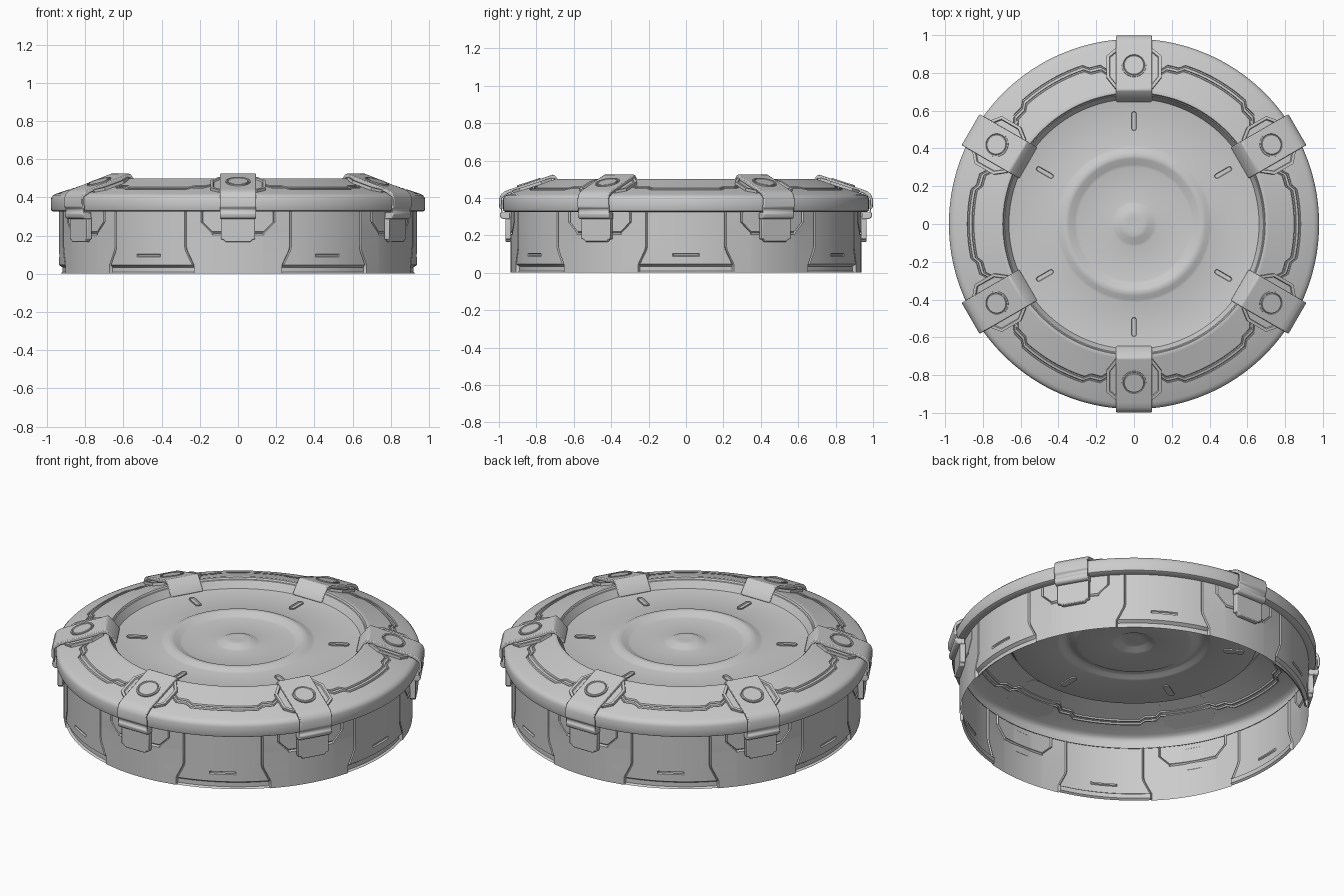
import bpy, bmesh
from math import sin, cos, radians, atan2, pi

if "Cube" in bpy.data.objects:
    bpy.data.objects.remove(bpy.data.objects["Cube"])

def finish(name, bm, bevel=0):
    me = bpy.data.meshes.new(name)
    bm.to_mesh(me)
    bm.free()
    ob = bpy.data.objects.new(name, me)
    bpy.context.collection.objects.link(ob)
    if bevel:
        m = ob.modifiers.new("bevel", 'BEVEL')
        m.width, m.segments, m.limit_method = bevel, 2, 'ANGLE'
    return ob

def ring_grid(name, n_rows, n_cols, point):
    """Sheet of quads closed around the column direction."""
    bm = bmesh.new()
    v = [[bm.verts.new(point(i, j)) for j in range(n_cols)] for i in range(n_rows)]
    for i in range(n_rows - 1):
        for j in range(n_cols):
            k = (j + 1) % n_cols
            bm.faces.new((v[i][j], v[i][k], v[i + 1][k], v[i + 1][j]))
    bmesh.ops.remove_doubles(bm, verts=bm.verts, dist=1e-5)
    return finish(name, bm)

def prism(name, pts, place, c0, c1, bevel=0, inset=0):
    """Outline pts (a, b) extruded from c0 to c1, placed by place(a, b, c)."""
    bm = bmesh.new()
    lo = [bm.verts.new(place(a, b, c0)) for a, b in pts]
    hi = [bm.verts.new(place(a, b, c1)) for a, b in pts]
    bm.faces.new(lo[::-1])
    top = bm.faces.new(hi)
    for i in range(len(pts)):
        k = (i + 1) % len(pts)
        bm.faces.new((lo[i], lo[k], hi[k], hi[i]))
    bmesh.ops.recalc_face_normals(bm, faces=bm.faces)
    if inset:
        bmesh.ops.inset_individual(bm, faces=[top], thickness=inset)
        bmesh.ops.inset_individual(bm, faces=[top], thickness=0.004, depth=-0.008)
    return finish(name, bm, bevel)

def ring_of_six(ob, offset):
    ob.rotation_euler.z = radians(offset)
    for k in range(1, 6):
        c = ob.copy()
        c.rotation_euler.z = radians(offset + 60 * k)
        bpy.context.collection.objects.link(c)

def ramp(x, x0, x1, y0, y1):
    t = min(1, max(0, (x - x0) / (x1 - x0)))
    return y0 + (y1 - y0) * t

# --- Body wall: columns bend along the panel seams (angles measured from a clamp)
ZS = [0, .008, .034, .046, .088, .092, .1, .104, .12, .14, .204, .212, .22, .27, .31, .33]
W = .35
def seam(z): return ramp(z, .046, .13, 14.5, 17)
def pocket(z): return ramp(z, .212, .27, 8, 11.6)
def half_columns(z):
    u, g = pocket(z), seam(z)
    return [(0, ''), (2.5, ''), (5, ''), (u - W, ''), (u, 'u'), (u + W, 'p'), (g - W, 'p'),
            (g, 'g'), (g + W, 'm'), (19, 'm'), (21.5, 'm'), (24, 'm'), (25.6, 'm'),
            (26, 's'), (28, 's'), (30, 's')]
def sector(z):
    h = half_columns(z)
    return h + [(60 - a, t) for a, t in h[-2:0:-1]]
N = len(sector(0))

def body_point(i, j):
    z = ZS[i]
    a, t = sector(z)[j % N]
    r = .938
    if t in ('g', 'm', 's') and z < .04:        # recessed foot panel
        r -= .006 if z < .005 else .018
    elif t == 'g':                              # panel seam
        r -= .008
    elif t == 'u' and z >= .212:                # pocket around the tab
        r -= .008
    elif t in ('', 'u') and z == .212:
        r -= .008
    elif t == 's' and z in (.092, .1):          # small slot
        r -= .008
    th = radians(30 + 60 * (j // N) + a)
    return r * cos(th), r * sin(th), z
ring_grid("body_wall", len(ZS), 6 * N, body_point)

# --- Lid: lathed profile with a stepped double groove on the slope
def slope_z(r): return .42 + .08 * (.95 - r) / .245
OUTER = [(.935, .325), (.966, .325), (.976, .33), (.98, .34), (.98, .39), (.976, .402),
         (.967, .412), (.95, .42)]
GROOVES = [(o + d, dep) for o in (.012, -.012) for d, dep in
           ((.006, 0), (.003, .007), (-.003, .007), (-.006, 0))]
INNER = [(.715, slope_z(.715)), (.705, .5), (.695, .499), (.69, .49), (.685, .488), (.662, .447),
         (.655, .445), (.415, .445), (.4, .449), (.38, .46), (.36, .464), (.345, .461),
         (.315, .444), (.3, .44), (.12, .44), (.105, .443), (.075, .458), (.055, .462),
         (.03, .461), (0, .46)]
LID = OUTER + GROOVES + INNER
COLS = 180
def lid_point(i, j):
    deg = j * 2
    r, z = LID[i]
    if len(OUTER) <= i < len(OUTER) + len(GROOVES):
        off = abs((deg + 30) % 60 - 30)         # angle from the middle of a gap
        off_r, dep = LID[i]
        r = ramp(off, 12, 14, .865, .842) if off < 17 else ramp(off, 18, 20, .842, .815)
        r += off_r
        z = slope_z(r) - dep
    th = radians(deg)
    return r * cos(th), r * sin(th), z
ring_grid("lid", len(LID), COLS, lid_point)

# --- Slot markers on the lid plate
caps = [(.545 + s * .038 + .018 * cos(t), .018 * sin(t))
        for s, t0 in ((1, -pi / 2), (-1, pi / 2))
        for t in [t0 + pi * k / 8 for k in range(9)]]
ring_of_six(prism("plate_slot", caps, lambda a, b, c: (a, b, c), .438, .451, 0, .005), 30)

# --- Clamps: strap, tab, side ears and round button
strap = [(.645, .447), (.652, .462), (.702, .521), (.712, .525), (.945, .445), (.972, .434),
         (.99, .418), (.999, .395), (.999, .35), (.988, .338), (.988, .325), (.996, .315),
         (.992, .295), (.98, .287), (.94, .287), (.94, .322), (.984, .322), (.984, .4),
         (.95, .424), (.705, .504), (.66, .449)]
ring_of_six(prism("clamp_strap", strap, lambda a, b, c: (a, c, b), -.095, .095, .005), 30)

tab = [(-.09, .3), (-.09, .18), (-.075, .178), (-.065, .165), (.065, .165), (.075, .178),
       (.09, .18), (.09, .3)]
ring_of_six(prism("clamp_tab", tab, lambda a, b, c: (c, a, b), .936, .966, .005), 30)

A = atan2(.08, .245)
def on_slope(z0):
    return lambda s, y, h: (.84 + s * cos(A) + h * sin(A), y, z0 - s * sin(A) + h * cos(A))

ear_half = [(-.13, .1), (-.07, .145), (.05, .145), (.09, .1)]
ear = ear_half + [(s, -y) for s, y in ear_half[::-1]]
ring_of_six(prism("clamp_ears", ear, on_slope(.456), -.004, .012, 0, .016), 30)

BUTTON = [(.065, -.004), (.065, .006), (.058, .006), (.055, .001), (.051, .005), (0, .005)]
place = on_slope(.481)
def button_point(i, j):
    r, h = BUTTON[i]
    t = 2 * pi * j / 32
    return place(r * cos(t), r * sin(t), h)
ring_of_six(ring_grid("clamp_button", len(BUTTON), 32, button_point), 30)

# --- Smooth shading with sharp creases
done = set()
bpy.ops.object.select_all(action='DESELECT')
for ob in bpy.context.scene.objects:
    if ob.data.name not in done:
        done.add(ob.data.name)
        ob.select_set(True)
        bpy.context.view_layer.objects.active = ob
bpy.ops.object.shade_smooth_by_angle(angle=radians(30))
